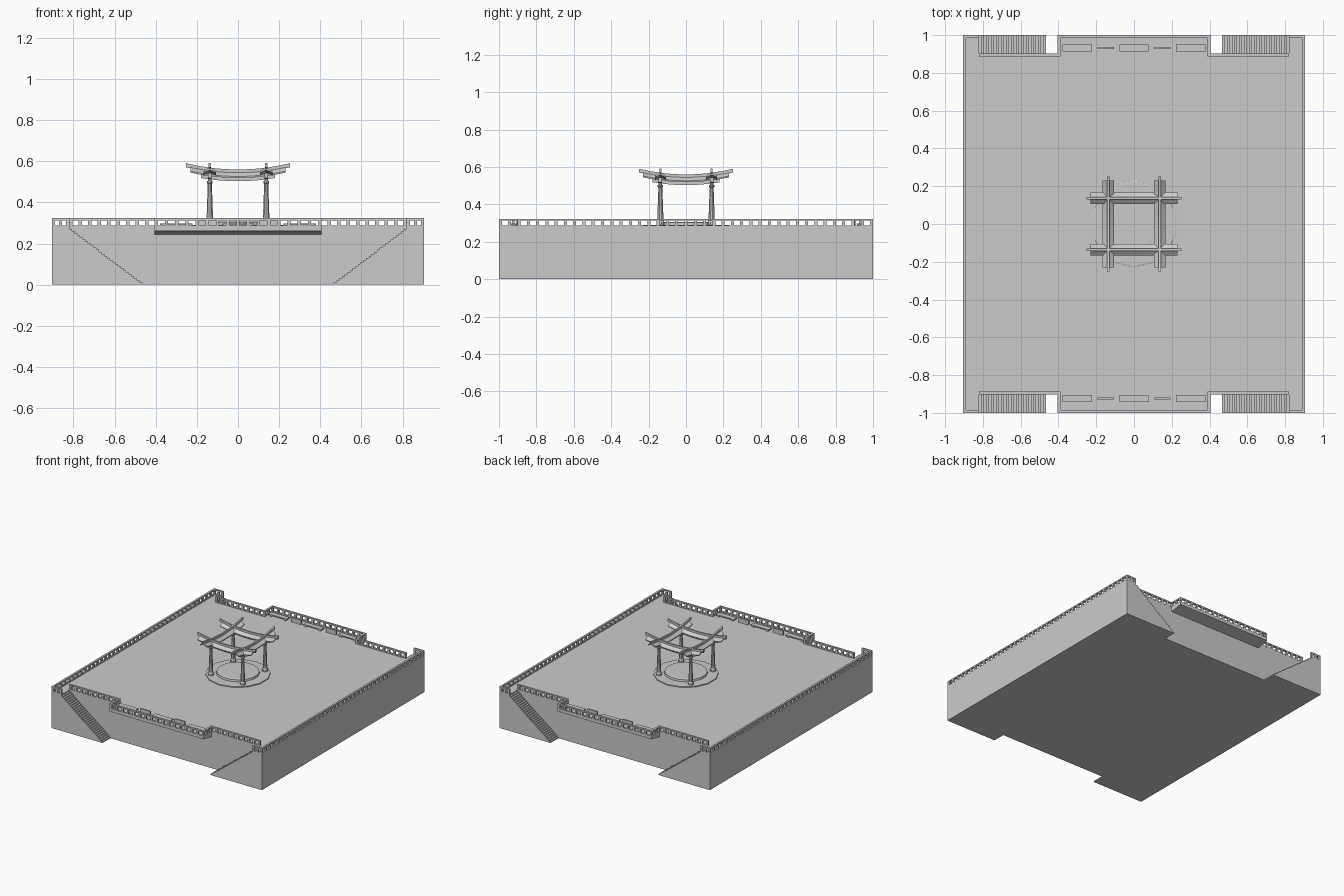
import bpy, bmesh, math
from mathutils import Vector

if "Cube" in bpy.data.objects:
    bpy.data.objects.remove(bpy.data.objects["Cube"])

FLOOR, RAIL_TOP = 0.28, 0.323
EDGE_X, WALL_Y = 0.905, 0.902


def finish(name, bm):
    bmesh.ops.recalc_face_normals(bm, faces=bm.faces)
    mesh = bpy.data.meshes.new(name)
    bm.to_mesh(mesh)
    bm.free()
    ob = bpy.data.objects.new(name, mesh)
    bpy.context.collection.objects.link(ob)
    return ob


def add_box(bm, lo, hi):
    vs = bmesh.ops.create_cube(bm, size=1)["verts"]
    for v in vs:
        v.co = Vector([lo[i] + (v.co[i] + 0.5) * (hi[i] - lo[i]) for i in range(3)])
    return vs


def extrude(name, pts, vec):
    bm = bmesh.new()
    face = bm.faces.new([bm.verts.new(p) for p in pts])
    new = bmesh.ops.extrude_face_region(bm, geom=[face], use_keep_orig=True)["geom"]
    for v in new:
        if isinstance(v, bmesh.types.BMVert):
            v.co += Vector(vec)
    return finish(name, bm)


def lathe(name, profile, sides, x=0, y=0):
    bm = bmesh.new()
    rings = []
    for r, z in profile:
        rings.append([bm.verts.new((x + r * math.cos((k + .5) * math.tau / sides),
                                    y + r * math.sin((k + .5) * math.tau / sides), z))
                      for k in range(sides)])
    for a, b in zip(rings, rings[1:]):
        for k in range(sides):
            j = (k + 1) % sides
            bm.faces.new((a[k], a[j], b[j], b[k]))
    bm.faces.new(rings[0])
    bm.faces.new(rings[-1])
    return finish(name, bm)


def balustrade(name, a, b):
    """Straight railing: curb, posts and top rail between two floor points."""
    a, b = Vector(a), Vector(b)
    t, post = 0.0075, 0.008
    d = (b - a).normalized()
    bm = bmesh.new()

    def piece(p, q, z0, z1):
        lo = [min(p[i], q[i]) - t * (1 - abs(d[i])) for i in range(2)]
        hi = [max(p[i], q[i]) + t * (1 - abs(d[i])) for i in range(2)]
        add_box(bm, lo + [z0], hi + [z1])
    piece(a, b, FLOOR, 0.287)
    piece(a, b, 0.313, RAIL_TOP)
    length = (b - a).length
    n = max(1, round(length / 0.05))
    for k in range(n + 1):
        c = a + d * (post + (length - 2 * post) * k / n)
        piece(c - d * post, c + d * post, 0.287, 0.313)
    finish(name, bm)


def curved_beam(name, section, half, axis, offset):
    """Sweep a cross-section along an upward curving beam."""
    bm = bmesh.new()
    rings, n = [], 14
    for k in range(n + 1):
        s = -half + 2 * half * k / n
        lift = 0.03 * (abs(s) / 0.25) ** 2
        ring = []
        for u, z in section:
            p = (s, offset + u) if axis == "x" else (offset + u, s)
            ring.append(bm.verts.new((*p, z + lift)))
        rings.append(ring)
    m = len(section)
    for p, q in zip(rings, rings[1:]):
        for k in range(m):
            bm.faces.new((p[k], p[(k + 1) % m], q[(k + 1) % m], q[k]))
    bm.faces.new(rings[0])
    bm.faces.new(rings[-1])
    finish(name, bm)


# Platform with projecting corner blocks
outline = [(.905, -1), (.905, 1), (.82, 1), (.82, WALL_Y), (-.82, WALL_Y), (-.82, 1),
           (-.905, 1), (-.905, -1), (-.82, -1), (-.82, -WALL_Y), (.82, -WALL_Y), (.82, -1)]
extrude("platform", [(x, y, 0) for x, y in outline], (0, 0, FLOOR))

# Staircases against the front and back walls
steps, x_top, x_low = 27, 0.82, 0.465
for sy in (-1, 1):
    for sx in (-1, 1):
        pts = [(sx * x_top, sy * WALL_Y, 0)]
        for k in range(steps):
            z = FLOOR * (steps - k) / (steps + 1)
            for j in (k, k + 1):
                pts.append((sx * (x_top + (x_low - x_top) * j / steps), sy * WALL_Y, z))
        pts.append((sx * x_low, sy * WALL_Y, 0))
        extrude("staircase", pts, (0, sy * (1 - WALL_Y), 0))

# Balconies with sloping undersides
for sy in (-1, 1):
    prof = [(WALL_Y, .245), (1, .262), (1, FLOOR), (WALL_Y, FLOOR)]
    extrude("balcony", [(-.405, sy * y, z) for y, z in prof], (.81, 0, 0))

# Balustrades
for s in (-1, 1):
    e, f, w = s * .8975, s * .9925, s * .895
    balustrade("side_railing", (e, -1), (e, 1))
    balustrade("balcony_railing", (-.405, f), (.405, f))
    for sx in (-1, 1):
        balustrade("corner_railing", (sx * .82, f), (sx * .905, f))
        balustrade("wall_railing", (sx * .39, w), (sx * .82, w))
        balustrade("balcony_side_railing", (sx * .3975, s * .89), (sx * .3975, s * 1))

# Low benches and upright panels on the balconies
for yc in (-.924, .932):
    for x in (-.3, 0, .3):
        bm = bmesh.new()
        add_box(bm, (x - .078, yc - .019, .29), (x + .078, yc + .019, .298))
        for sx in (-1, 1):
            add_box(bm, (x + sx * .06 - .008, yc - .015, FLOOR), (x + sx * .06 + .008, yc + .015, .29))
        finish("bench", bm)
    for x in (-.15, .15):
        bm = bmesh.new()
        add_box(bm, (x - .043, yc - .006, FLOOR), (x + .043, yc + .006, .315))
        finish("upright_panel", bm)

# Round dais under the gates
lathe("dais", [(.23, FLOOR), (.23, .288), (.222, .29)], 14)
lathe("inner_dais", [(.155, .288), (.152, .304), (.125, .306)], 16)

# Gate posts
P = 0.137
for x in (-P, P):
    for y in (-P, P):
        lathe("gate_post", [(.021, FLOOR), (.021, .305), (.017, .312), (.0105, .49),
                            (.015, .495), (.015, .503), (.009, .505), (.009, .545)], 10, x, y)

# Gate beams, roofs and ridges, in both directions
beam = [(-.009, .503), (.009, .503), (.009, .528), (-.009, .528)]
roof = [(-.03, .519), (0, .533), (.03, .519), (.03, .526), (0, .549), (-.03, .526)]
ridge = [(-.006, .54), (.006, .54), (.006, .56), (-.006, .56)]
for axis in "xy":
    for off in (-P, P):
        curved_beam("gate_beam", beam, .18, axis, off)
        curved_beam("gate_roof", roof, .23, axis, off)
        curved_beam("gate_ridge", ridge, .252, axis, off)
